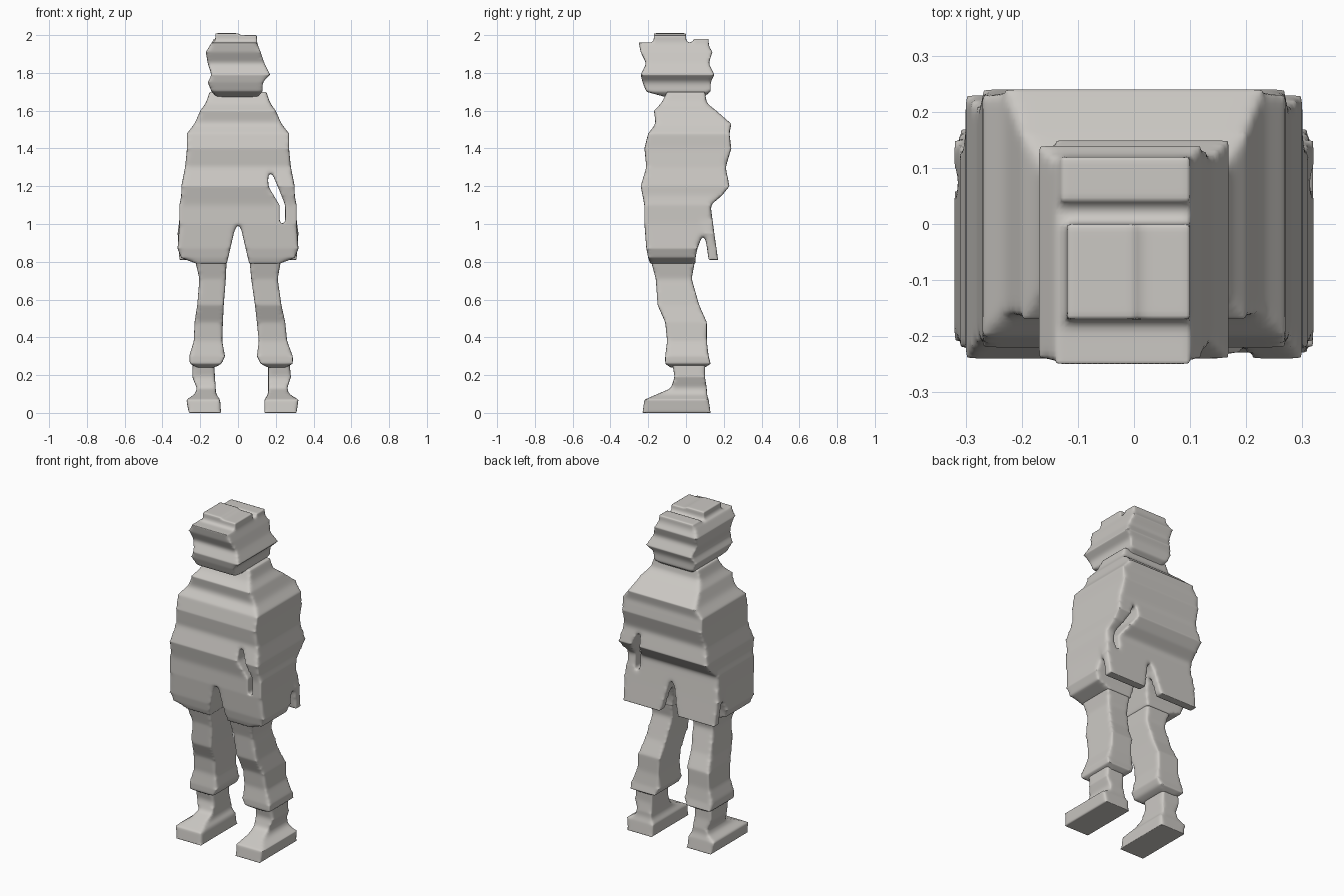
import bpy
import bmesh

cube = bpy.data.objects.get("Cube")
if cube:
    bpy.data.objects.remove(cube, do_unlink=True)

# One warm grey for the whole figure
CLAY = (.6, .58, .55, 1)
clay = bpy.data.materials.new("warm_grey_clay")
clay.use_nodes = True
clay.diffuse_color = CLAY
shader = next(node for node in clay.node_tree.nodes if node.type == 'BSDF_PRINCIPLED')
shader.inputs["Base Color"].default_value = CLAY
shader.inputs["Roughness"].default_value = .8


def add_loft(bm, sections):
    """Closed stack of rectangles, each given as height, left, right, front, back."""
    previous = None
    for height, left, right, front, back in sections:
        corners = [(left, front), (right, front), (right, back), (left, back)]
        ring = [bm.verts.new((x, y, height)) for x, y in corners]
        if previous is None:
            bm.faces.new(ring)
        else:
            for i in range(len(ring)):
                bm.faces.new((previous[i - 1], previous[i], ring[i], ring[i - 1]))
        previous = ring
    bm.faces.new(previous)


def loft_object(name, stacks):
    """Object holding one or more overlapping lofted stacks."""
    bm = bmesh.new()
    for sections in stacks:
        add_loft(bm, sections)
    bmesh.ops.recalc_face_normals(bm, faces=bm.faces)
    mesh = bpy.data.meshes.new(name)
    bm.to_mesh(mesh)
    bm.free()
    obj = bpy.data.objects.new(name, mesh)
    bpy.context.scene.collection.objects.link(obj)
    return obj


def add_remesh(obj):
    remesh = obj.modifiers.new("Fuse", 'REMESH')
    remesh.mode = 'VOXEL'
    remesh.voxel_size = .01


def soft_part(name, stacks, gaps=()):
    """Fuse the stacks, cut the gaps through them and soften every edge."""
    obj = loft_object(name, stacks)
    add_remesh(obj)
    cutters = [loft_object(name + "_cutter", [gap]) for gap in gaps]
    for cutter in cutters:
        cutter.hide_render = True
        cut = obj.modifiers.new("Gap", 'BOOLEAN')
        cut.operation = 'DIFFERENCE'
        cut.solver = 'EXACT'
        cut.object = cutter
    if cutters:
        add_remesh(obj)
    smooth = obj.modifiers.new("Soften", 'SMOOTH')
    smooth.factor = .5
    smooth.iterations = 7

    # Bake the modifiers and drop the cutters
    graph = bpy.context.evaluated_depsgraph_get()
    baked = bpy.data.meshes.new_from_object(obj.evaluated_get(graph))
    obj.modifiers.clear()
    obj.data = baked
    for cutter in cutters:
        bpy.data.objects.remove(cutter, do_unlink=True)
    baked.materials.clear()
    baked.materials.append(clay)
    for polygon in baked.polygons:
        polygon.use_smooth = True
        polygon.material_index = 0


def symmetric(rows):
    """Sections from height, half width, front, back."""
    return [(height, -half, half, front, back) for height, half, front, back in rows]


def through(rows):
    """Sections from height, left, right, reaching through the whole depth."""
    return [(height, left, right, -1, 1) for height, left, right in rows]


def other_leg(sections):
    """Mirror a leg; its foot stands a little closer to the middle."""
    mirrored = []
    for height, inner, outer, front, back in sections:
        shift = .05 * max(0, 1 - height / .8)
        mirrored.append((height, shift - outer, shift - inner, front, back))
    return mirrored


# Head, with three tufts of hair on top
skull = [
    (1.67, -.11, .1, -.1, .09),
    (1.7, -.14, .13, -.21, .13),
    (1.75, -.16, .13, -.23, .13),
    (1.79, -.14, .17, -.24, .15),
    (1.85, -.16, .14, -.21, .12),
    (1.91, -.17, .12, -.24, .14),
    (1.96, -.14, .1, -.25, .11),
]


def tuft(left, right, front, back, top):
    return [(height, left, right, front, back) for height in (1.9, top)]


soft_part("head", [
    skull,
    tuft(-.12, 0, -.17, 0, 2.01),
    tuft(-.02, .1, -.17, 0, 2),
    tuft(-.13, .1, .04, .12, 1.98),
])

# Padded coat with sleeves, and a tail hanging at the back
coat_body = symmetric([
    (1.7, .15, -.1, .1),
    (1.64, .17, -.13, .11),
    (1.6, .2, -.17, .16),
    (1.53, .23, -.16, .24),
    (1.48, .27, -.2, .23),
    (1.4, .27, -.22, .24),
    (1.3, .28, -.21, .21),
    (1.2, .3, -.24, .23),
    (1.15, .3, -.23, .19),
    (1.1, .31, -.22, .13),
    (1, .31, -.22, .11),
    (.87, .32, -.21, .06),
    (.82, .3, -.2, .05),
    (.79, .22, -.19, .05),
])
coat_tail = symmetric([
    (1.1, .3, .05, .13),
    (.95, .32, .1, .15),
    (.81, .31, .12, .17),
])
hem_split = through([(.7, -.08, .08), (.96, -.02, .02), (1, 0, .01)])
sleeve_gap = through([(1, .22, .25), (1.1, .22, .25), (1.2, .16, .21), (1.27, .16, .18)])
soft_part("coat", [coat_body, coat_tail], [hem_split, sleeve_gap])

# Trouser legs, gathered at the cuff
trouser_leg = [
    (.92, .04, .21, -.17, .04),
    (.82, .06, .23, -.19, .05),
    (.71, .07, .21, -.16, .03),
    (.57, .09, .23, -.15, .07),
    (.48, .1, .25, -.11, .11),
    (.38, .11, .26, -.1, .11),
    (.3, .1, .29, -.11, .12),
    (.26, .12, .29, -.11, .13),
    (.24, .16, .25, -.08, .1),
]

# Boots with a broad sole
boot = [
    (.3, .16, .27, -.08, .1),
    (.19, .16, .28, -.06, .1),
    (.13, .16, .26, -.08, .11),
    (.1, .16, .27, -.15, .11),
    (.07, .14, .32, -.22, .12),
    (0, .14, .31, -.23, .13),
]

for side, place in (("left", list), ("right", other_leg)):
    soft_part(side + "_trouser_leg", [place(trouser_leg)])
    soft_part(side + "_boot", [place(boot)])
